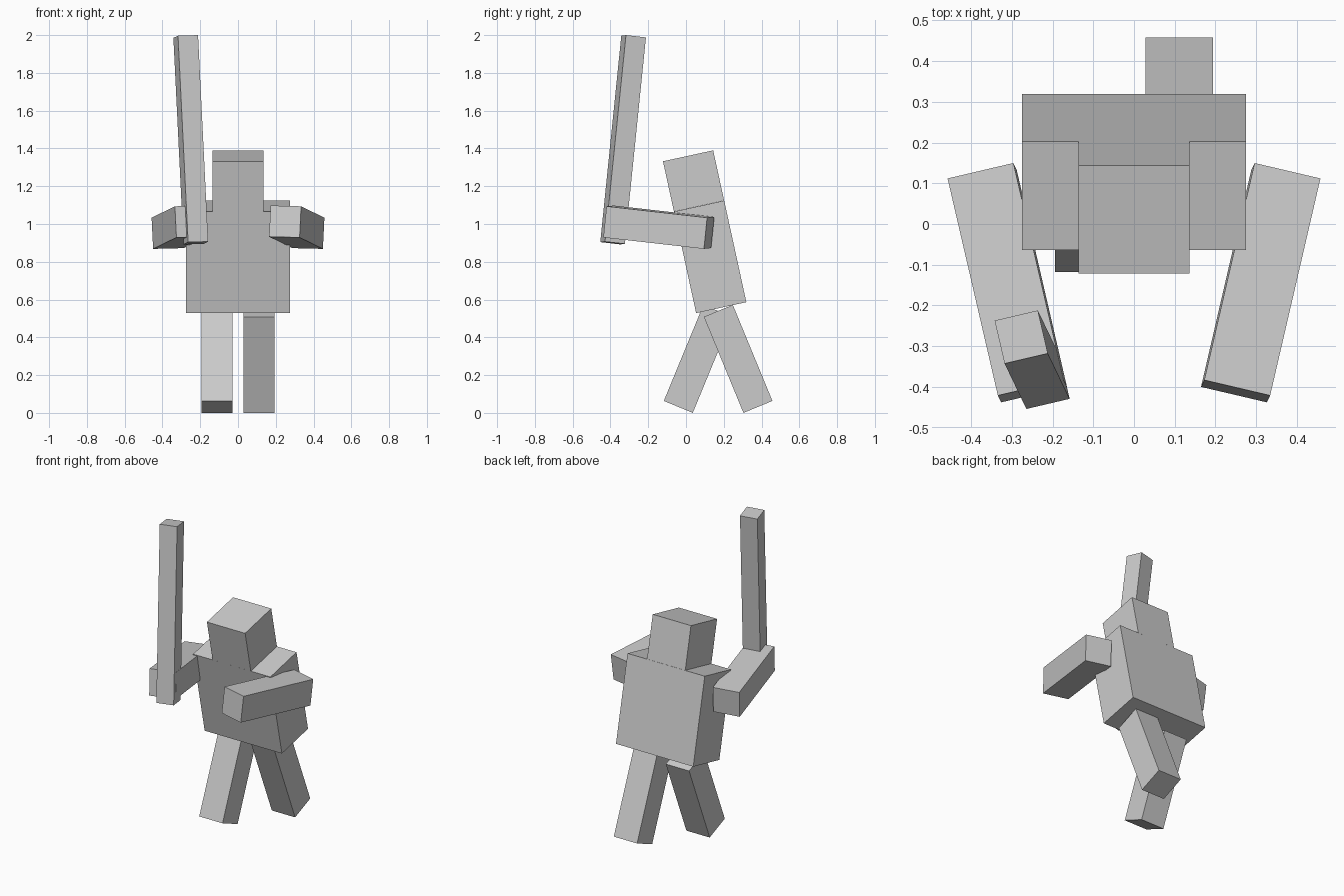
import bpy
from math import radians

if "Cube" in bpy.data.objects:
    bpy.data.objects.remove(bpy.data.objects["Cube"])


def box(name, size, loc, rot=(0, 0, 0)):
    """Box of full size, centred at loc, rotated in degrees (XYZ)."""
    bpy.ops.mesh.primitive_cube_add(size=1, location=loc,
                                    rotation=[radians(a) for a in rot])
    ob = bpy.context.object
    ob.name = name
    ob.scale = size
    bpy.ops.object.transform_apply(location=False, rotation=False, scale=True)
    return ob


LEAN = 12.3              # forward lean of the upper body
LIMB = (0.166, 0.55)     # limb thickness and length

# Upper body
box("torso", (0.55, 0.272, 0.55), (0, 0.128, 0.826), (LEAN, 0, 0))
box("head", (0.272, 0.272, 0.272), (0, 0.040, 1.228), (LEAN, 0, 0))

# Striding legs: one forward, one back
t, length = LIMB
box("front_leg", (t, t, length), (-0.111, 0.064, 0.286), (-22.4, 0, 0))
box("back_leg", (t, t, length), (0.111, 0.276, 0.286), (22.4, 0, 0))

# Arms reaching forward and slightly inward
for side, name in ((-1, "weapon_arm"), (1, "free_arm")):
    box(name, (t, length, t), (side * 0.311, -0.144, 0.983),
        (-6.3, side * 1.4, side * -13.2))

# Long bar held upright, aligned with the weapon arm
box("weapon", (0.109, 0.109, 1.1), (-0.25, -0.333, 1.446), (-6.3, -1.4, 13.2))
